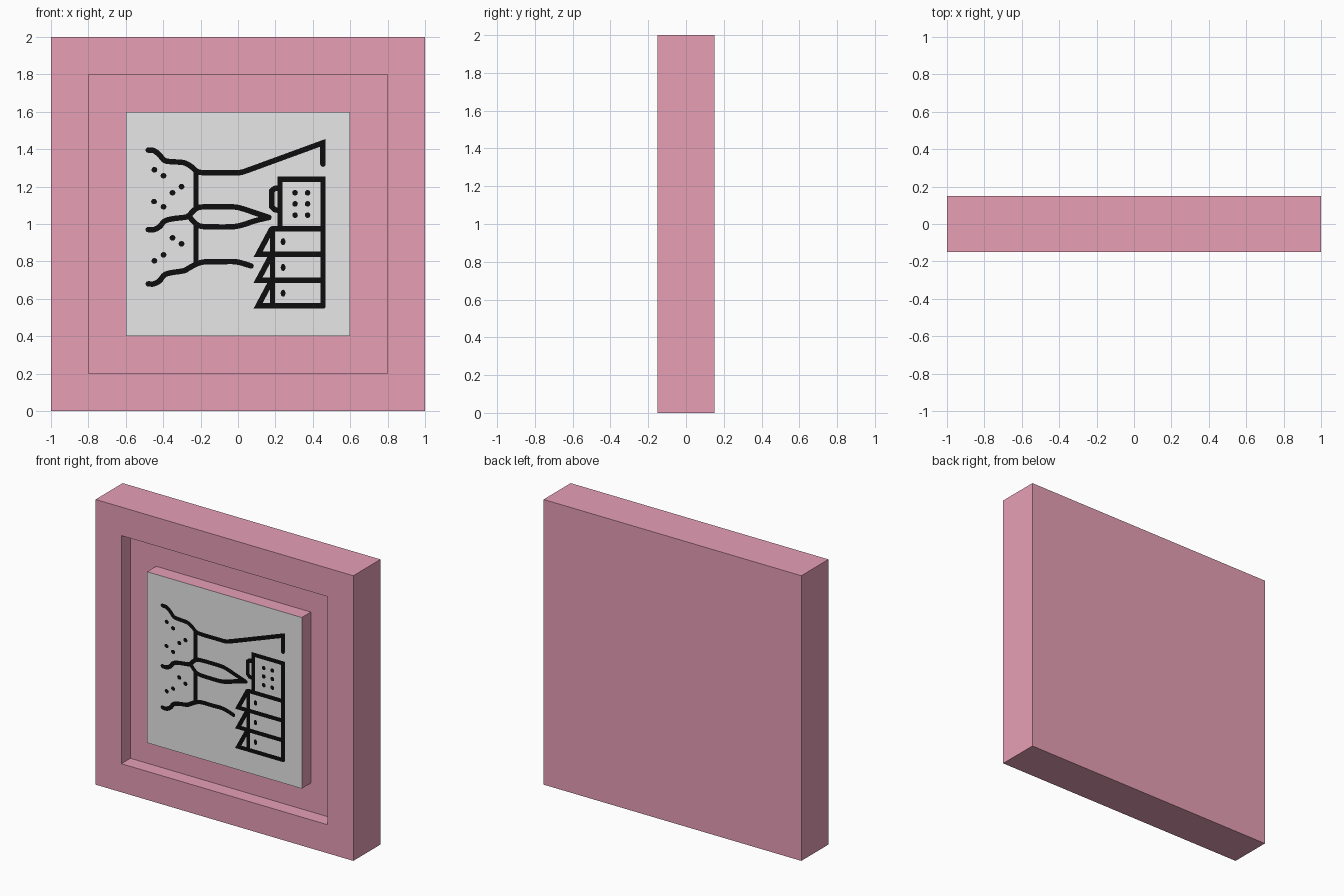
import bpy, bmesh, math
from mathutils import Vector

if "Cube" in bpy.data.objects:
    bpy.data.objects.remove(bpy.data.objects["Cube"])


def material(name, rgb):
    m = bpy.data.materials.new(name)
    m.diffuse_color = (*rgb, 1)
    m.use_nodes = True
    m.node_tree.nodes["Principled BSDF"].inputs["Base Color"].default_value = m.diffuse_color
    return m


PINK = material("dusty pink", (0.8, 0.35, 0.47))
GREY = material("light grey", (0.8, 0.8, 0.8))
BLACK = material("black ink", (0.004, 0.004, 0.004))
INK_Y = -0.151      # drawing lies just in front of the panel
HALF = 0.0145       # half width of a drawn line


def finish(bm, name, mats):
    me = bpy.data.meshes.new(name)
    bm.to_mesh(me)
    bm.free()
    for m in mats:
        me.materials.append(m)
    ob = bpy.data.objects.new(name, me)
    bpy.context.collection.objects.link(ob)
    return ob


# Framed block: square rings (half size, y) from the back, round the rim,
# into the groove and up to the raised centre panel
bm = bmesh.new()
rings = []
for h, y in [(1, .15), (1, -.15), (.8, -.15), (.8, -.05), (.6, -.05), (.6, -.15)]:
    rings.append([bm.verts.new((sx * h, y, 1 + sz * h))
                  for sx, sz in [(-1, -1), (1, -1), (1, 1), (-1, 1)]])
for a, b in zip(rings, rings[1:]):
    for i in range(4):
        j = (i + 1) % 4
        bm.faces.new((a[i], a[j], b[j], b[i]))
bm.faces.new(rings[0][::-1])
bm.faces.new(rings[-1]).material_index = 1      # grey picture face
finish(bm, "framed_panel", [PINK, GREY])


def smooth(pts, steps=4):
    """Catmull-Rom curve through the points."""
    p = [2 * pts[0] - pts[1]] + pts + [2 * pts[-1] - pts[-2]]
    out = []
    for a, b, c, d in zip(p, p[1:], p[2:], p[3:]):
        for k in range(steps):
            t = k / steps
            out.append(0.5 * (2 * b + (c - a) * t + (2 * a - 5 * b + 4 * c - d) * t * t
                              + (3 * b - a - 3 * c + d) * t ** 3))
    return out + [pts[-1]]


def disc(bm, c, rx, rz, n=12):
    bm.faces.new([bm.verts.new((c[0] + rx * math.cos(math.tau * i / n), INK_Y,
                                c[1] + rz * math.sin(math.tau * i / n))) for i in range(n)])


def stroke(bm, pts, curved=False):
    """Flat mitred ribbon with round ends."""
    pts = [Vector(p) for p in pts]
    if curved:
        pts = smooth(pts)
    rows = []
    for i, p in enumerate(pts):
        d0 = (p - pts[i - 1]).normalized() if i else None
        d1 = (pts[i + 1] - p).normalized() if i + 1 < len(pts) else None
        d0, d1 = d0 or d1, d1 or d0
        n0, n1 = Vector((-d0.y, d0.x)), Vector((-d1.y, d1.x))
        m = (n0 + n1).normalized()
        m *= HALF / max(m.dot(n0), 0.5)
        rows.append([bm.verts.new((q.x, INK_Y, q.y)) for q in (p - m, p + m)])
    for (r0, l0), (r1, l1) in zip(rows, rows[1:]):
        bm.faces.new((r0, r1, l1, l0))
    for p in (pts[0], pts[-1]):
        disc(bm, p, HALF, HALF)


# Wavy fringe and long outlines on the left
bm = bmesh.new()
stroke(bm, [(-.48, 1.395), (-.45, 1.392), (-.42, 1.37), (-.393, 1.34), (-.355, 1.333),
            (-.29, 1.328), (-.25, 1.307), (-.217, 1.28), (-.17, 1.274), (-.06, 1.274),
            (.01, 1.275), (.06, 1.29)], True)
stroke(bm, [(.06, 1.29), (.454, 1.434), (.454, 1.32)])
stroke(bm, [(-.48, .97), (-.45, .97), (-.42, .985), (-.393, 1.015), (-.355, 1.027),
            (-.31, 1.033), (-.27, 1.04), (-.243, 1.066), (-.217, 1.086), (-.17, 1.092),
            (-.045, 1.092), (.01, 1.086), (.09, 1.06), (.165, 1.035)], True)
stroke(bm, [(-.26, 1.04), (-.237, 1.012), (-.206, .99), (-.15, .985), (-.035, .985),
            (.024, .995), (.094, 1.018), (.165, 1.035)], True)
stroke(bm, [(-.48, .68), (-.45, .68), (-.42, .696), (-.393, .728), (-.355, .74),
            (-.29, .75), (-.26, .766), (-.22, .787), (-.174, .798), (-.1, .798),
            (-.01, .798), (.07, .776)], True)
stroke(bm, [(-.2245, 1.28), (-.2245, 1.09)])
stroke(bm, [(-.2245, .99), (-.2245, .785)])
finish(bm, "curved_outlines", [BLACK])

# Upright box with its small side cap
bm = bmesh.new()
stroke(bm, [(.2246, .975), (.2246, 1.24), (.4545, 1.24), (.4545, .562)])
stroke(bm, [(.222, 1.194), (.195, 1.19), (.181, 1.178), (.181, 1.092),
            (.195, 1.077), (.222, 1.072)])
# Three stacked boxes, each with a pointed tooth on the left and a small window
stroke(bm, [(.1845, .975), (.1845, .562)])
stroke(bm, [(.1845, .975), (.4545, .975)])
for i in range(3):
    top = .975 - i * .1377
    low = top - .1377
    stroke(bm, [(.1845, low), (.4545, low)])
    stroke(bm, [(.178, top - .005), (.107, low), (.1845, low)])
    disc(bm, (.241, low + .068), .013, .019)
# Grid of dots on the upright box
for x in (.305, .372):
    for z in (1.167, 1.108, 1.047):
        disc(bm, (x, z), .015, .015)
finish(bm, "box_outlines", [BLACK])

# Scattered speckles between the wavy lines
bm = bmesh.new()
for p in [(-.447, 1.29), (-.398, 1.258), (-.35, 1.167), (-.302, 1.2), (-.449, 1.12),
          (-.398, 1.092), (-.35, .926), (-.302, .894), (-.398, .835), (-.447, .803)]:
    disc(bm, p, .016, .015, 10)
finish(bm, "speckles", [BLACK])
